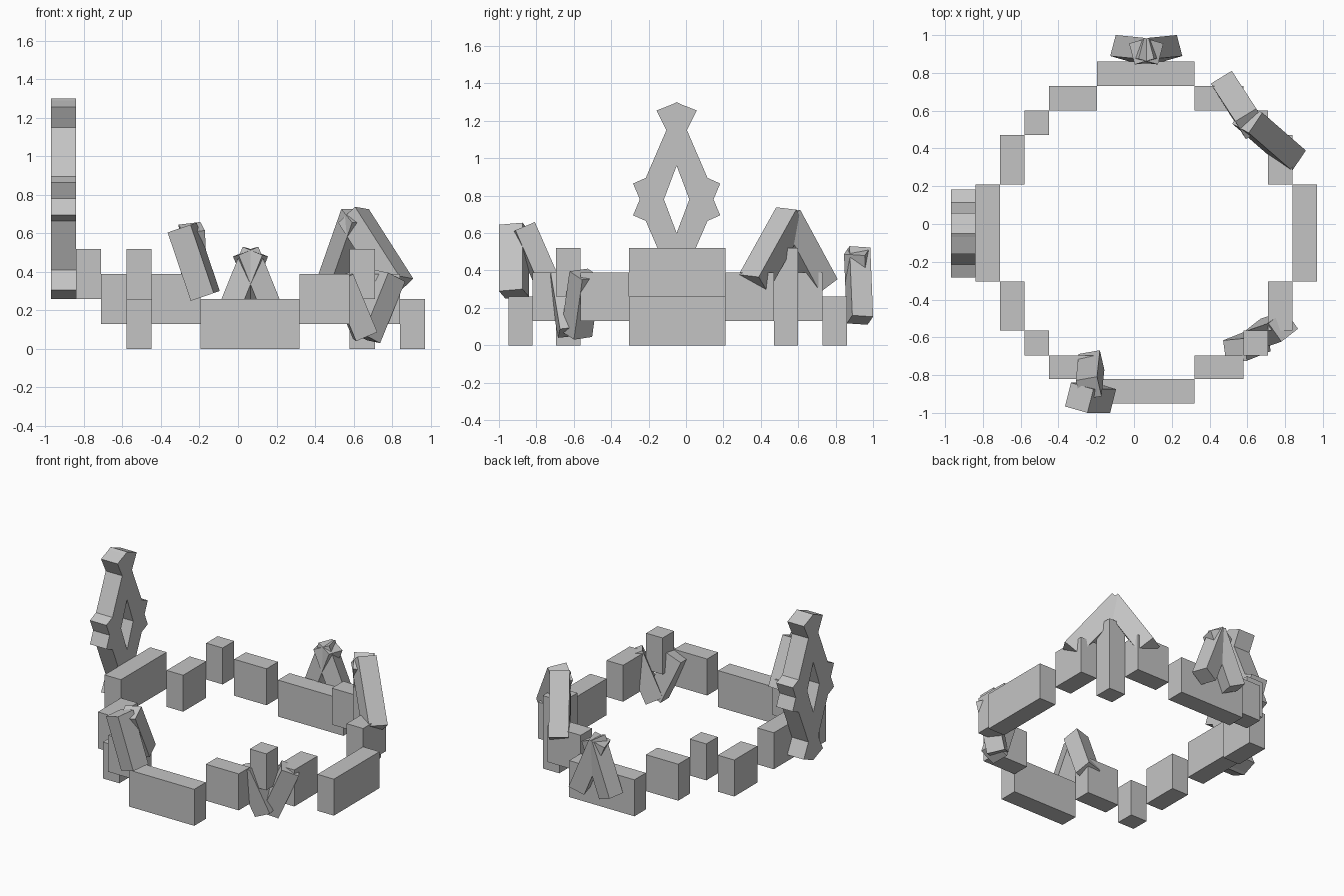
import bpy
import bmesh
import math
from mathutils import Matrix, Vector

old = bpy.data.objects.get("Cube")
if old:
    bpy.data.objects.remove(old, do_unlink=True)

stone = bpy.data.materials.new("grey_stone")
stone.use_nodes = True
colour = (0.55, 0.55, 0.55, 1)
stone.diffuse_color = colour
stone.node_tree.nodes["Principled BSDF"].inputs["Base Color"].default_value = colour


def finish(name, bm):
    bmesh.ops.recalc_face_normals(bm, faces=bm.faces)
    mesh = bpy.data.meshes.new(name)
    bm.to_mesh(mesh)
    bm.free()
    mesh.materials.append(stone)
    obj = bpy.data.objects.new(name, mesh)
    bpy.context.collection.objects.link(obj)
    return obj


def block(name, x, y, z):
    """Box from its lower and upper limit on each axis."""
    bm = bmesh.new()
    size = [b - a for a, b in (x, y, z)]
    mid = [(a + b) / 2 for a, b in (x, y, z)]
    bmesh.ops.create_cube(bm, size=1, matrix=Matrix.Translation(mid) @ Matrix.Diagonal((*size, 1)))
    finish(name, bm)


def beam(name, foot, head, side, width, roll):
    """Square beam from foot to head, rolled about its length."""
    foot, head = Vector(foot), Vector(head)
    along = (head - foot).normalized()
    across = Vector(side).cross(along).normalized()
    turn = Matrix((across, along.cross(across), along)).transposed().to_4x4()
    bm = bmesh.new()
    bmesh.ops.create_cube(
        bm, size=1,
        matrix=Matrix.Translation((foot + head) / 2) @ turn
        @ Matrix.Rotation(math.radians(roll), 4, 'Z')
        @ Matrix.Diagonal((width, width, (head - foot).length, 1)))
    finish(name, bm)


# Stepped ring: long walls
LOW, MID, HIGH = (0, 0.26), (0.13, 0.39), (0.26, 0.52)
block("front_wall", (-0.195, 0.32), (-0.95, -0.82), LOW)
block("back_wall", (-0.195, 0.32), (0.73, 0.86), LOW)
block("left_wall", (0.84, 0.97), (-0.305, 0.21), LOW)
block("right_wall", (-0.84, -0.71), (-0.305, 0.21), HIGH)

# Stepped ring: middle blocks
for y, end in (((-0.82, -0.695), "front"), ((0.60, 0.73), "back")):
    block(end + "_right_step", (-0.45, -0.195), y, MID)
    block(end + "_left_step", (0.32, 0.58), y, MID)
for x, flank in (((-0.71, -0.58), "right"), ((0.71, 0.84), "left")):
    block(flank + "_front_step", x, (-0.565, -0.305), MID)
    block(flank + "_back_step", x, (0.21, 0.47), MID)

# Stepped ring: corner posts
right_x, left_x = (-0.58, -0.45), (0.58, 0.71)
front_y, back_y = (-0.695, -0.565), (0.47, 0.60)
block("front_right_post", right_x, front_y, LOW)
block("back_right_post", right_x, back_y, HIGH)
block("front_left_post", left_x, front_y, HIGH)
block("back_left_post", left_x, back_y, (0, 0.52))

# Tall pierced plate: quarter outline mirrored both ways, halves meet at the hole
quarter = [(0, 0.52), (0.02, 0.51), (0.108, 0.475), (0.055, 0.37),
           (0.165, 0.115), (0.233, 0.085), (0.197, 0)]
half = quarter + [(a, -b) for a, b in reversed(quarter[:-1])]
half += [(0, -0.18), (0.068, 0), (0, 0.18)]
bm = bmesh.new()
for s in (1, -1):
    bm.faces.new([bm.verts.new((-0.97, -0.05 + s * a, 0.78 + b)) for a, b in half])
bmesh.ops.remove_doubles(bm, verts=bm.verts, dist=0.001)
grown = bmesh.ops.extrude_face_region(bm, geom=list(bm.faces), use_keep_orig=True)
bmesh.ops.translate(bm, vec=(0.13, 0, 0),
                    verts=[v for v in grown["geom"] if isinstance(v, bmesh.types.BMVert)])
finish("pierced_plate", bm)

# Back ornament: two beams leaning together
for s, flank in ((-1, "right"), (1, "left")):
    beam("back_ornament_" + flank, (0.065 + s * 0.125, 0.93, 0.135),
         (0.065 - s * 0.025, 0.915, 0.505), (0, 1, 0), 0.115, s * 15)

# Front ornament: one beam leaning sideways, one leaning forwards
beam("front_ornament_outer", (-0.17, -0.92, 0.275), (-0.29, -0.92, 0.63), (0, 1, 0), 0.13, -15)
beam("front_ornament_inner", (-0.225, -0.73, 0.31), (-0.24, -0.87, 0.63), (1, 0, 0), 0.115, 12)

# Front left ornament: upright V
beam("v_ornament_left", (0.66, -0.585, 0.06), (0.79, -0.54, 0.38), (-0.4, 1, 0), 0.12, 15)
beam("v_ornament_right", (0.66, -0.62, 0.07), (0.535, -0.67, 0.37), (-0.4, 1, 0), 0.12, -15)

# Back left ornament: wide inverted V
beam("peak_ornament_left", (0.83, 0.36, 0.33), (0.60, 0.56, 0.69), (0.7, 0.7, 0), 0.13, 12)
beam("peak_ornament_back", (0.49, 0.73, 0.32), (0.62, 0.53, 0.69), (0.7, 0.7, 0), 0.13, -12)
